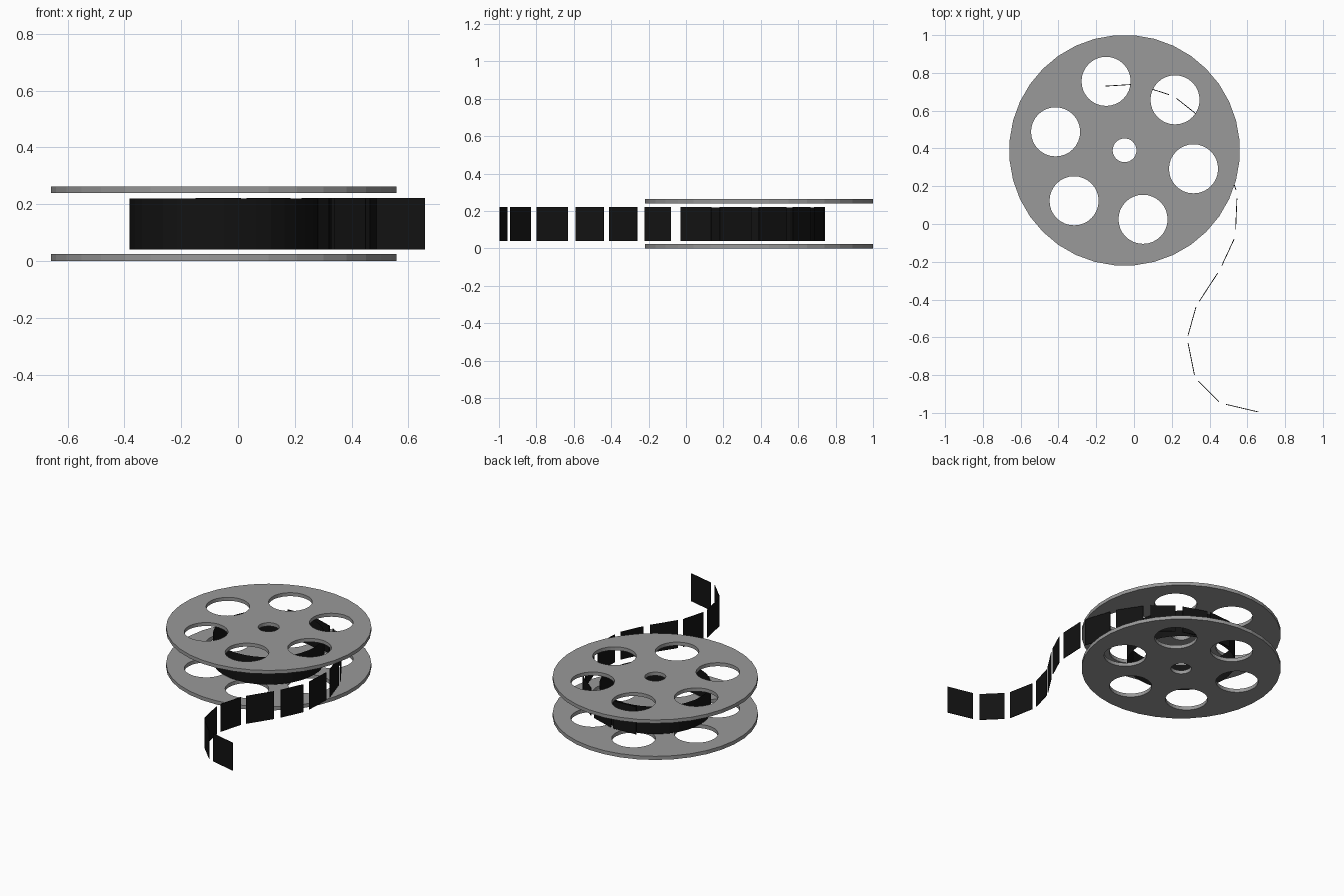
import bpy, bmesh, math
from mathutils import Vector

if "Cube" in bpy.data.objects:
    bpy.data.objects.remove(bpy.data.objects["Cube"])

CX, CY = -0.05, 0.39

black = bpy.data.materials.new("film_black")
black.diffuse_color = (0.006, 0.006, 0.006, 1)
black.use_nodes = True
black.node_tree.nodes["Principled BSDF"].inputs["Base Color"].default_value = black.diffuse_color
grey = bpy.data.materials.new("reel_grey")
grey.diffuse_color = (0.32, 0.32, 0.32, 1)
grey.use_nodes = True
grey.node_tree.nodes["Principled BSDF"].inputs["Base Color"].default_value = grey.diffuse_color


def link(name, mesh, mat):
    obj = bpy.data.objects.new(name, mesh)
    mesh.materials.clear()
    mesh.materials.append(mat)
    bpy.context.collection.objects.link(obj)
    return obj


def add_ring(curve, x, y, r, n, rot=0.0):
    s = curve.splines.new('POLY')
    s.points.add(n - 1)
    for i, p in enumerate(s.points):
        a = rot + 2 * math.pi * i / n
        p.co = (x + r * math.cos(a), y + r * math.sin(a), 0, 1)
    s.use_cyclic_u = True


# Flanges: flat discs with a spindle hole and six round windows
def flange(name, z0, z1):
    tilt = math.radians(-15)
    c = bpy.data.curves.new(name + "_outline", 'CURVE')
    c.dimensions = '2D'
    c.fill_mode = 'BOTH'
    c.extrude = (z1 - z0) / 2
    add_ring(c, 0, 0, 0.611, 36, tilt)
    add_ring(c, 0, 0, 0.063, 32)
    for k in range(6):
        a = tilt + k * math.pi / 3
        add_ring(c, 0.378 * math.cos(a), 0.378 * math.sin(a), 0.13, 32)
    tmp = bpy.data.objects.new(name + "_tmp", c)
    bpy.context.collection.objects.link(tmp)
    dg = bpy.context.evaluated_depsgraph_get()
    mesh = bpy.data.meshes.new_from_object(tmp.evaluated_get(dg))
    bpy.data.objects.remove(tmp)
    bm = bmesh.new()
    bm.from_mesh(mesh)
    bmesh.ops.remove_doubles(bm, verts=bm.verts, dist=1e-5)
    bmesh.ops.recalc_face_normals(bm, faces=bm.faces)
    for f in bm.faces:
        f.smooth = False
    bm.to_mesh(mesh)
    bm.free()
    obj = link(name, mesh, grey)
    obj.location = (CX, CY, (z0 + z1) / 2)


flange("lower_flange", 0.0, 0.024)
flange("upper_flange", 0.24, 0.263)

# Wound film: thin open tube between the flanges
bm = bmesh.new()
bmesh.ops.create_cone(bm, cap_ends=False, segments=36, radius1=0.332,
                      radius2=0.332, depth=0.18)
mesh = bpy.data.meshes.new("film_coil")
bm.to_mesh(mesh)
bm.free()
link("film_coil", mesh, black).location = (CX, CY, 0.13)

# Loose film: separate upright frames unwinding off the coil
frames = [
    (-0.15, 0.73, 0.01, 0.74), (0.03, 0.735, 0.185, 0.685),
    (0.225, 0.665, 0.345, 0.57), (0.375, 0.535, 0.47, 0.39),
    (0.485, 0.35, 0.54, 0.18), (0.545, 0.135, 0.538, -0.03),
    (0.53, -0.08, 0.465, -0.22), (0.443, -0.26, 0.345, -0.41),
    (0.328, -0.44, 0.286, -0.59), (0.286, -0.63, 0.32, -0.80),
    (0.34, -0.83, 0.45, -0.94), (0.488, -0.955, 0.658, -0.995),
]
bm = bmesh.new()
for x0, y0, x1, y1 in frames:
    d = Vector((x1 - x0, y1 - y0, 0)).normalized()
    side = Vector((-d.y, d.x, 0)) * 0.002
    a, b = Vector((x0, y0, 0.04)), Vector((x1, y1, 0.04))
    low = [bm.verts.new(p) for p in (a - side, b - side, b + side, a + side)]
    top = [bm.verts.new(v.co + Vector((0, 0, 0.182))) for v in low]
    bm.faces.new(low[::-1])
    bm.faces.new(top)
    for i in range(4):
        j = (i + 1) % 4
        bm.faces.new((low[i], low[j], top[j], top[i]))
mesh = bpy.data.meshes.new("film_frames")
bm.to_mesh(mesh)
bm.free()
link("film_frames", mesh, black)
